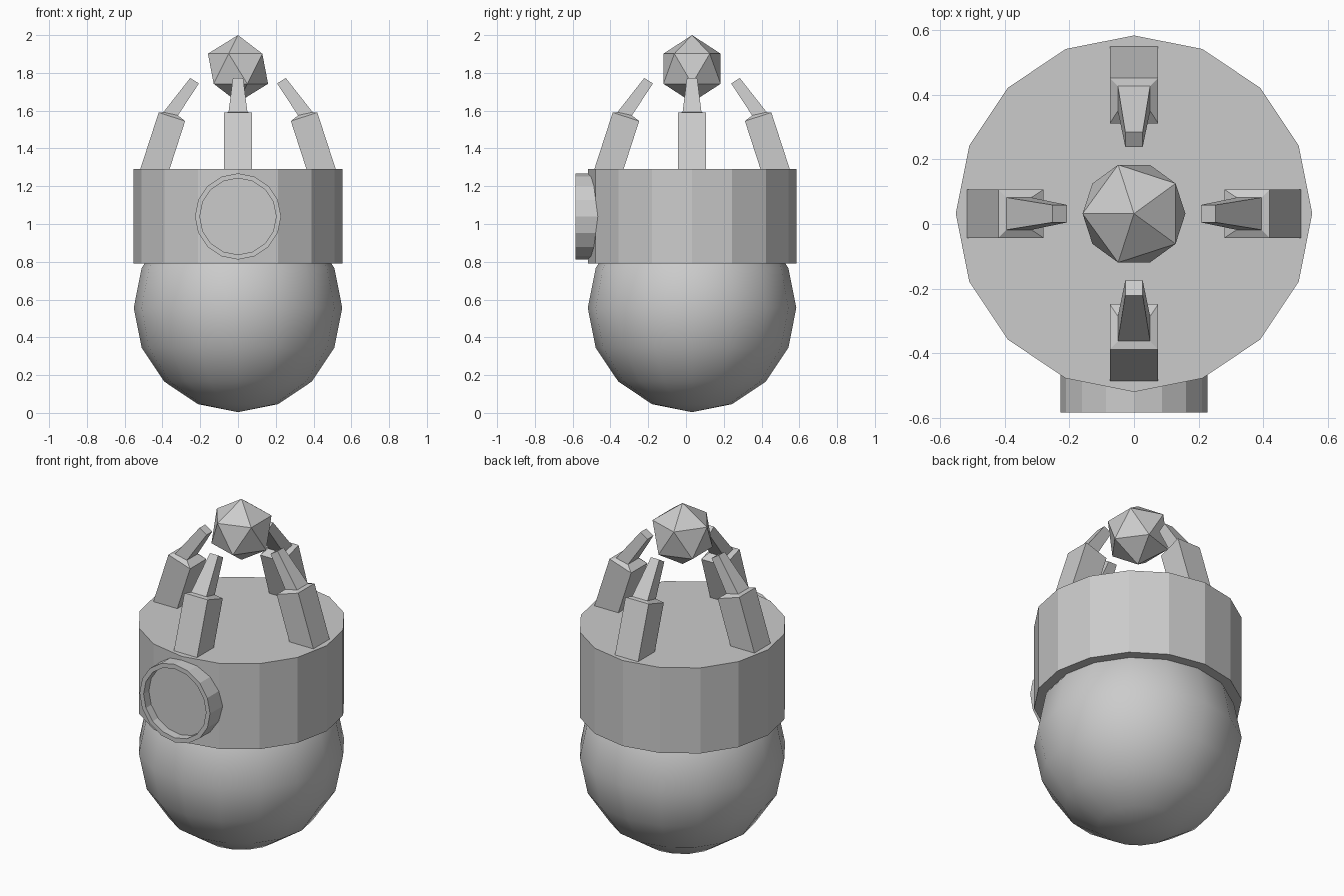
import bpy, bmesh
from math import pi, sin, cos, radians

if "Cube" in bpy.data.objects:
    bpy.data.objects.remove(bpy.data.objects["Cube"])

CY = 0.032   # body axis sits slightly behind the origin because of the front dial
R = 0.552


def finish(bm, name):
    bmesh.ops.recalc_face_normals(bm, faces=bm.faces)
    me = bpy.data.meshes.new(name)
    bm.to_mesh(me)
    bm.free()
    ob = bpy.data.objects.new(name, me)
    bpy.context.collection.objects.link(ob)
    return ob


def loft(name, rings):
    """Skin a list of equal-length point rings and cap both ends."""
    bm = bmesh.new()
    vs = [[bm.verts.new(p) for p in ring] for ring in rings]
    n = len(vs[0])
    for a, b in zip(vs, vs[1:]):
        for i in range(n):
            j = (i + 1) % n
            bm.faces.new((a[i], a[j], b[j], b[i]))
    bm.faces.new(vs[0])
    bm.faces.new(vs[-1])
    return finish(bm, name)


# Smooth round base
bpy.ops.mesh.primitive_uv_sphere_add(segments=16, ring_count=8, radius=R,
                                     location=(0, CY, 0.556))
base = bpy.context.object
base.name = "round_base"
bpy.ops.object.shade_smooth()

# Faceted drum
bpy.ops.mesh.primitive_cylinder_add(vertices=16, radius=R, depth=0.5,
                                    location=(0, CY, 1.04))
bpy.context.object.name = "drum"


# Front dial: raised rim with a recessed face
def dial_ring(r, y):
    return [(r * sin(i * pi / 8), y, 1.04 + r * cos(i * pi / 8)) for i in range(16)]


loft("front_dial", [dial_ring(0.228, -0.44), dial_ring(0.228, -0.584),
                    dial_ring(0.202, -0.584), dial_ring(0.202, -0.535)])

# Four two-segment claws: (half width, inner radius, inner z, outer radius, outer z)
SECTIONS = [(0.075, 0.369, 1.27, 0.524, 1.27),
            (0.075, 0.280, 1.545, 0.420, 1.59),
            (0.050, 0.318, 1.575, 0.395, 1.592),
            (0.027, 0.207, 1.744, 0.253, 1.773)]
for k, label in enumerate(("right", "back", "left", "front")):
    c, s = cos(k * pi / 2), sin(k * pi / 2)
    rings = []
    for h, ri, zi, ro, zo in SECTIONS:
        pts = [(ri, -h, zi), (ro, -h, zo), (ro, h, zo), (ri, h, zi)]
        rings.append([(x * c - y * s, CY + x * s + y * c, z) for x, y, z in pts])
    loft(label + "_claw", rings)

# Floating gem
bpy.ops.mesh.primitive_ico_sphere_add(subdivisions=1, radius=0.178,
                                      location=(0, CY, 1.822),
                                      rotation=(0, 0, radians(180)))
bpy.context.object.name = "gem"
